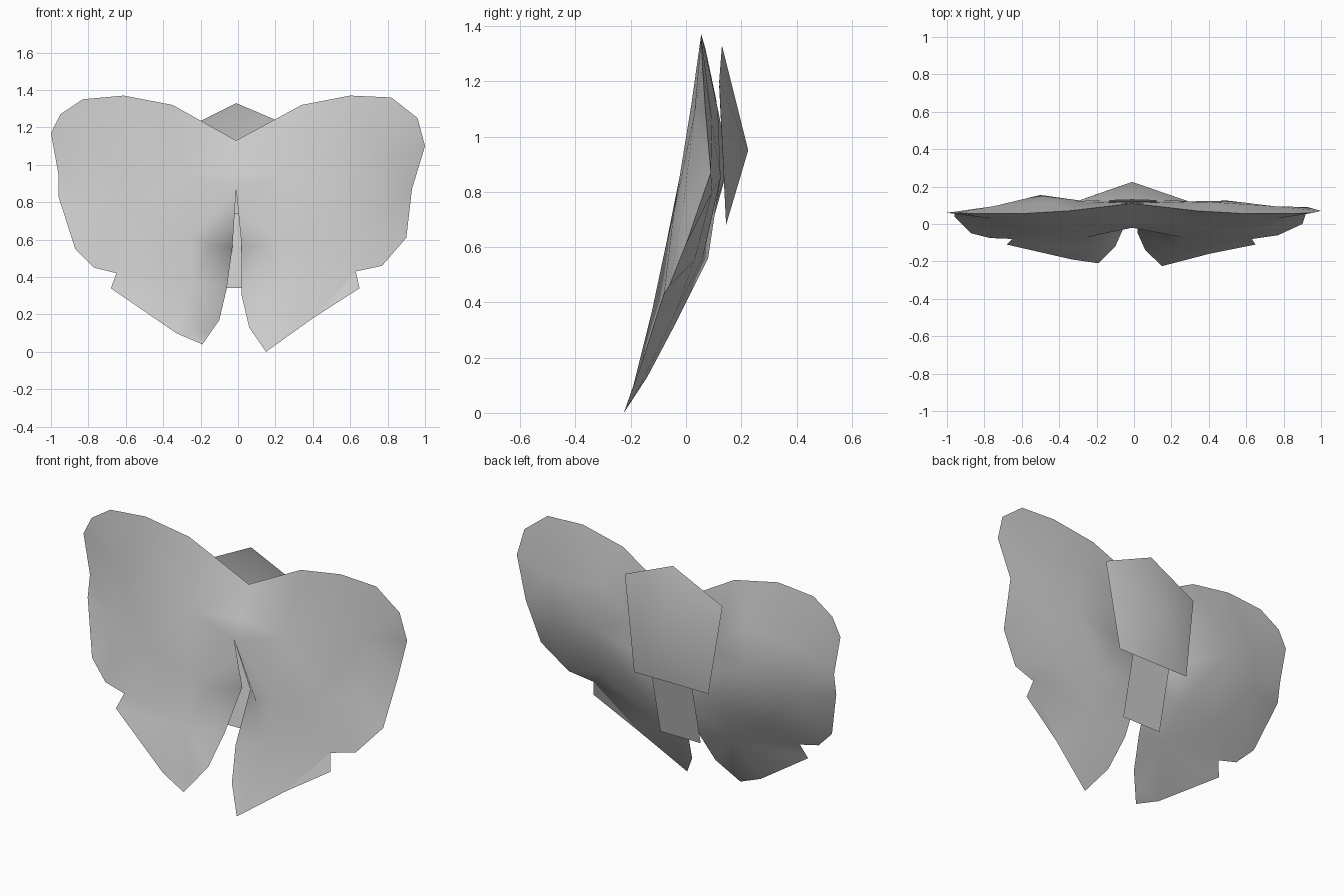
import bpy, bmesh, math
from mathutils import Vector
from mathutils.geometry import delaunay_2d_cdt

cube = bpy.data.objects.get("Cube")
if cube:
    bpy.data.objects.remove(cube, do_unlink=True)

grey = bpy.data.materials.new("plain_grey")
grey.use_nodes = True
grey.diffuse_color = (0.6, 0.6, 0.6, 1)
bsdf = next(n for n in grey.node_tree.nodes if n.type == 'BSDF_PRINCIPLED')
bsdf.inputs["Base Color"].default_value = (0.6, 0.6, 0.6, 1)
bsdf.inputs["Roughness"].default_value = 0.8


def finish(name, bm, angle=60):
    """Turn a bmesh into a smooth-shaded object with the grey material."""
    mesh = bpy.data.meshes.new(name)
    bm.to_mesh(mesh)
    bm.free()
    mesh.materials.append(grey)
    obj = bpy.data.objects.new(name, mesh)
    bpy.context.collection.objects.link(obj)
    bpy.ops.object.select_all(action='DESELECT')
    obj.select_set(True)
    bpy.context.view_layer.objects.active = obj
    bpy.ops.object.shade_smooth_by_angle(angle=math.radians(angle))
    return obj


def mirrored(points):
    """Repeat (x, y, z) points on both sides of x = 0."""
    return [(s * x, y, z) for x, y, z in points for s in ((1, -1) if x else (1,))]


# Rim of the wings as (x, y, z): right lobe, left lobe, slit
RIGHT_RIM = [
    (-0.10, -0.12, 0.17), (-0.19, -0.21, 0.04), (-0.33, -0.19, 0.10),
    (-0.68, -0.11, 0.34), (-0.65, -0.08, 0.42), (-0.77, -0.075, 0.45),
    (-0.87, -0.05, 0.55), (-0.96, 0.04, 0.83), (-0.96, 0.06, 0.95),
    (-1.00, 0.06, 1.17), (-0.95, 0.06, 1.27), (-0.83, 0.055, 1.35),
    (-0.61, 0.055, 1.37), (-0.35, 0.07, 1.32), (-0.01, 0.11, 1.13),
]
LEFT_RIM = [
    (0.34, 0.07, 1.32), (0.60, 0.055, 1.37), (0.82, 0.055, 1.36),
    (0.96, 0.06, 1.25), (1.00, 0.07, 1.10), (0.93, 0.09, 0.87),
    (0.90, 0.0, 0.61), (0.77, -0.06, 0.46), (0.63, -0.08, 0.43),
    (0.65, -0.11, 0.34), (0.40, -0.16, 0.18), (0.15, -0.225, 0.0),
    (0.06, -0.14, 0.13), (0.02, -0.05, 0.30),
]
SLIT = [(0.02, 0.08, 0.56), (-0.01, -0.02, 0.87), (-0.03, 0.08, 0.56), (-0.06, -0.03, 0.34)]
RIM = RIGHT_RIM + LEFT_RIM + SLIT

# Bulges of the two skins that meet at the rim
FRONT = mirrored([
    (0.0, 0.01, 0.98), (0.28, 0.0, 0.95), (0.50, 0.02, 1.12), (0.77, 0.03, 1.08),
    (0.25, -0.07, 0.62), (0.55, -0.045, 0.72), (0.77, -0.01, 0.75), (0.24, -0.125, 0.36),
    (0.14, -0.04, 0.57), (0.17, -0.19, 0.10),
])
BACK = mirrored([
    (0.0, 0.12, 0.98), (0.25, 0.12, 0.95), (0.45, 0.115, 1.10), (0.75, 0.095, 1.05),
    (0.75, 0.095, 0.80), (0.28, 0.06, 0.56), (0.52, 0.03, 0.55),
    (0.25, -0.04, 0.36), (0.20, 0.11, 0.76), (0.17, -0.165, 0.10),
]) + [(-0.50, 0.155, 0.90), (0.50, 0.125, 0.85)]

# Wings: each skin is triangulated inside the shared rim
bm = bmesh.new()
rim_verts = [bm.verts.new(p) for p in RIM]
for inner in (FRONT, BACK):
    verts = rim_verts + [bm.verts.new(p) for p in inner]
    flat = [Vector((p[0], p[2])) for p in RIM + inner]
    _, _, tris, orig, _, _ = delaunay_2d_cdt(flat, [], [list(range(len(RIM)))], 1, 1e-6)
    for tri in tris:
        face = [verts[orig[i][0]] for i in tri]
        if bm.faces.get(face) is None:
            bm.faces.new(face)
bmesh.ops.recalc_face_normals(bm, faces=bm.faces)
finish("wings", bm)

# Back plate: five-sided shield rising to a shallow centre point
bm = bmesh.new()
border = [(-0.01, 0.13, 1.33), (-0.31, 0.12, 1.18), (-0.24, 0.145, 0.68),
          (0.22, 0.145, 0.68), (0.295, 0.12, 1.20)]
ring = [bm.verts.new(p) for p in border]
peak = bm.verts.new((-0.01, 0.225, 0.95))
for i, v in enumerate(ring):
    bm.faces.new((v, ring[(i + 1) % 5], peak))
finish("back_plate", bm)

# Lower tab: flat sheet behind the slit, leaning back towards the plate
bm = bmesh.new()
bm.faces.new([bm.verts.new(p) for p in
              ((0.12, 0.055, 0.34), (0.12, 0.145, 0.74), (-0.13, 0.145, 0.74), (-0.13, 0.055, 0.34))])
finish("lower_tab", bm)
